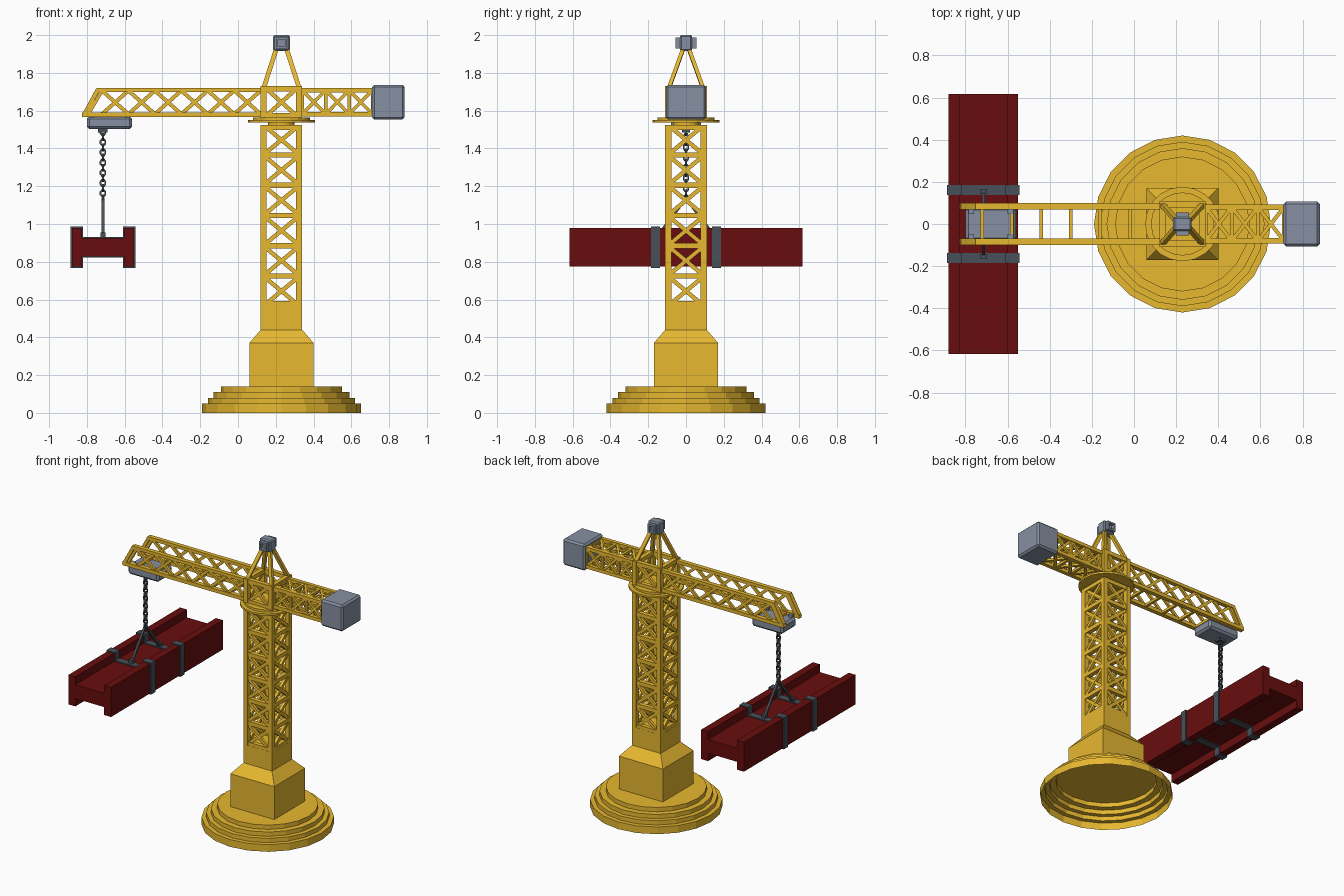
import bpy, bmesh, math
from mathutils import Vector, Matrix

if "Cube" in bpy.data.objects:
    bpy.data.objects.remove(bpy.data.objects["Cube"])


def material(name, col):
    m = bpy.data.materials.new(name)
    m.diffuse_color = (*col, 1)
    m.use_nodes = True
    m.node_tree.nodes["Principled BSDF"].inputs["Base Color"].default_value = m.diffuse_color
    return m


YELLOW = material("yellow_paint", (0.80, 0.48, 0.03))
RED = material("red_steel", (0.14, 0.004, 0.004))
GREY = material("grey_steel", (0.24, 0.28, 0.36))
DARK = material("dark_steel", (0.065, 0.08, 0.10))
CX = 0.23          # tower axis
LX = -0.715        # load axis
X, Y, Z = Vector((1, 0, 0)), Vector((0, 1, 0)), Vector((0, 0, 1))


def finish(bm, name, mat, bevel=0):
    me = bpy.data.meshes.new(name)
    bmesh.ops.recalc_face_normals(bm, faces=bm.faces)
    bm.to_mesh(me)
    bm.free()
    ob = bpy.data.objects.new(name, me)
    bpy.context.collection.objects.link(ob)
    me.materials.append(mat)
    if bevel:
        b = ob.modifiers.new("bevel", "BEVEL")
        b.width, b.segments = bevel, 1
    return ob


def box(bm, x0, x1, y0, y1, z0, z1):
    m = Matrix.Translation(((x0 + x1) / 2, (y0 + y1) / 2, (z0 + z1) / 2))
    bmesh.ops.create_cube(bm, size=1, matrix=m @ Matrix.Diagonal((x1 - x0, y1 - y0, z1 - z0, 1)))


def bar(bm, p, q, normal, w, d):
    """Box from p to q: w wide in its panel, d deep along the panel normal."""
    p, q = Vector(p), Vector(q)
    u = (q - p).normalized()
    s = u.cross(normal).normalized()
    n = s.cross(u)
    m = Matrix((u * (q - p).length, s * w, n * d)).transposed().to_4x4()
    bmesh.ops.create_cube(bm, size=1, matrix=Matrix.Translation((p + q) / 2) @ m)


def cross(bm, a, b, c, d, normal, w=0.02, t=0.016):
    """X brace over the panel a-b-c-d; the second bar is slightly thinner."""
    bar(bm, a, c, normal, w, t)
    bar(bm, b, d, normal, w, t - 0.002)


def lathe(bm, profile, n, bottom=True):
    rings = [[bm.verts.new((CX + r * math.cos(2 * math.pi * i / n), r * math.sin(2 * math.pi * i / n), z))
              for i in range(n)] for r, z in profile]
    for a, b in zip(rings, rings[1:]):
        for i in range(n):
            j = (i + 1) % n
            bm.faces.new((a[i], a[j], b[j], b[i]))
    bm.faces.new(rings[-1])
    if bottom:
        bm.faces.new(rings[0][::-1])


def h_prism(bm, o, y0, y1):
    """H section with vertical flanges, grown outward by o."""
    xo, xi, zo, zi = 0.165 + o, 0.112 - o, 0.103 + o, 0.048 + o
    quarter = [(xi, zi), (xi, zo), (xo, zo)]
    pts = quarter + [(x, -z) for x, z in quarter[::-1]]
    pts += [(-x, -z) for x, z in pts]
    f = bm.faces.new([bm.verts.new((LX + x, y0, 0.877 + z)) for x, z in pts])
    ext = bmesh.ops.extrude_face_region(bm, geom=[f], use_keep_orig=True)
    bmesh.ops.translate(bm, vec=(0, y1 - y0, 0),
                        verts=[v for v in ext["geom"] if isinstance(v, bmesh.types.BMVert)])


# Stepped round base, open underneath
bm = bmesh.new()
lathe(bm, [(.42, 0), (.42, .05), (.39, .05), (.39, .08), (.36, .08), (.36, .11), (.32, .11), (.32, .14)], 20, False)
finish(bm, "round_base", YELLOW)

# Square pedestal tapering into the mast
bm = bmesh.new()
r2 = math.sqrt(2)
lathe(bm, [(.17 * r2, .14), (.17 * r2, .37), (.11 * r2, .44), (.11 * r2, .57)], 4)
bmesh.ops.rotate(bm, cent=(CX, 0, 0), matrix=Matrix.Rotation(math.pi / 4, 3, 'Z'), verts=bm.verts)
finish(bm, "pedestal", YELLOW)


def lattice_column(name, z0, z1, cells):
    bm = bmesh.new()
    h, c, t = 0.11, 0.094, 0.032
    step = (z1 - z0) / cells
    for sx in (-1, 1):
        for sy in (-1, 1):
            bar(bm, (CX + sx * c, sy * c, z0), (CX + sx * c, sy * c, z1), Y, t, t)
    for k in range(4):
        rot = Matrix.Rotation(k * math.pi / 2, 3, 'Z')
        P = lambda x, z: rot @ Vector((x, -c, z)) + Vector((CX, 0, 0))
        n = rot @ Y
        for i in range(cells + 1):
            z = min(max(z0 + i * step, z0 + .014), z1 - .014)
            bar(bm, P(-c, z), P(c, z), n, 0.028, 0.03)
        for i in range(cells):
            a, b = z0 + i * step + .014, z0 + (i + 1) * step - .014
            cross(bm, P(-.08, a), P(.08, a), P(.08, b), P(-.08, b), n, 0.022, 0.02)
    finish(bm, name, YELLOW)


# Mast and slewing head
lattice_column("lattice_mast", 0.565, 1.525, 6)
lattice_column("slewing_head", 1.56, 1.73, 1)
bm = bmesh.new()
lathe(bm, [(.07, 1.515), (.07, 1.537), (.177, 1.537), (.177, 1.55), (.15, 1.55), (.15, 1.565)], 20)
finish(bm, "turntable", YELLOW)

# Jib: two side trusses joined by crossbars
bm = bmesh.new()
for y in (-.085, .085):
    bar(bm, (.13, y, 1.578), (-.825, y, 1.578), Y, .025, .03)
    bar(bm, (.13, y, 1.71), (-.75, y, 1.71), Y, .022, .03)
    bar(bm, (-.742, y, 1.712), (-.818, y, 1.572), Y, .022, .03)
    for i in range(6):
        a, b = .12 - i * .14, -.02 - i * .14
        cross(bm, (a, y, 1.582), (b, y, 1.582), (b, y, 1.706), (a, y, 1.706), Y)
    bar(bm, (-.72, y, 1.706), (-.79, y, 1.585), Y, .018, .016)
for i in range(1, 7):
    bar(bm, (.12 - i * .14, -.085, 1.578), (.12 - i * .14, .085, 1.578), Z, .018, .018)
finish(bm, "jib", YELLOW)

# Counter jib: braced box truss
bm = bmesh.new()
x0, step = .34, .124
for y in (-.08, .08):
    for z in (1.582, 1.708):
        bar(bm, (.33, y, z), (.72, y, z), Y, .024, .026)
    for i in range(4):
        bar(bm, (x0 + i * step, y, 1.58), (x0 + i * step, y, 1.71), Y, .018, .018)
for i in range(4):
    a, b = x0 + i * step, x0 + (i + 1) * step
    for z in (1.582, 1.708):
        bar(bm, (a, -.08, z), (a, .08, z), Z, .018, .018)
        if i < 3:
            cross(bm, (a, -.08, z), (b, -.08, z), (b, .08, z), (a, .08, z), Z, .018)
    if i < 3:
        for y in (-.08, .08):
            cross(bm, (a, y, 1.582), (b, y, 1.582), (b, y, 1.708), (a, y, 1.708), Y, .018)
finish(bm, "counter_jib", YELLOW)

bm = bmesh.new()
box(bm, .71, .882, -.106, .106, 1.553, 1.737)
finish(bm, "counterweight", GREY, .012)

# Peak frame and its cap
bm = bmesh.new()
for sx in (-1, 1):
    for sy in (-1, 1):
        bar(bm, (CX + sx * .094, sy * .09, 1.72), (CX + sx * .026, sy * .014, 1.93), Y, .024, .02)
finish(bm, "peak_frame", YELLOW)
bm = bmesh.new()
box(bm, CX - .044, CX + .044, -.033, .033, 1.916, 2.0)
finish(bm, "peak_cap", GREY, .008)
bm = bmesh.new()
for s in (-1, 1):      # hollow square socket on each side
    y0, y1 = sorted((s * .03, s * .055))
    for e in (-1, 1):
        x0, x1 = sorted((e * .018, e * .03))
        box(bm, CX + x0, CX + x1, y0, y1, 1.928, 1.988)
        box(bm, CX - .018, CX + .018, y0, y1, 1.958 + x0, 1.958 + x1)
finish(bm, "peak_sockets", GREY)

# Trolley under the jib, with rail tabs
bm = bmesh.new()
box(bm, -.80, -.56, -.08, .08, 1.502, 1.57)
finish(bm, "trolley", GREY, .014)
bm = bmesh.new()
for x in (-.772, -.588):
    for y in (-.06, .06):
        box(bm, x - .013, x + .013, y - .012, y + .012, 1.55, 1.588)
finish(bm, "trolley_tabs", GREY)

# Chain of alternating links
bm = bmesh.new()
box(bm, LX - .025, LX + .025, -.02, .02, 1.485, 1.505)
N, M = 8, 4
for k in range(14):
    rot = Matrix.Rotation(k * math.pi / 2, 3, 'Z')
    centre = Vector((LX, 0, 1.487 - k * .027))
    rings = []
    for i in range(N):
        a = 2 * math.pi * (i + .5) / N
        ring = []
        for j in range(M):
            b = 2 * math.pi * (j + .5) / M
            r = .0065 * math.cos(b)
            p = Vector(((.014 + r) * math.cos(a), .0065 * math.sin(b), (.018 + r) * math.sin(a)))
            ring.append(bm.verts.new(rot @ p + centre))
        rings.append(ring)
    for i in range(N):
        a, b = rings[i], rings[(i + 1) % N]
        for j in range(M):
            bm.faces.new((a[j], a[(j + 1) % M], b[(j + 1) % M], b[j]))
finish(bm, "chain", DARK)

# Sling rods with feet, and straps around the girder
bm = bmesh.new()
for s in (-1, 1):
    bar(bm, (LX, 0, 1.135), (LX, s * .152, .935), X, .015, .015)
    box(bm, LX - .014, LX + .014, s * .155 - .012, s * .155 + .012, .925, .955)
finish(bm, "sling_rods", DARK)
for side, y in (("front", -.162), ("back", .162)):
    bm = bmesh.new()
    h_prism(bm, .007, y - .024, y + .024)
    finish(bm, side + "_strap", DARK)

# Hanging steel girder
bm = bmesh.new()
h_prism(bm, 0, -.617, .617)
finish(bm, "girder", RED)
